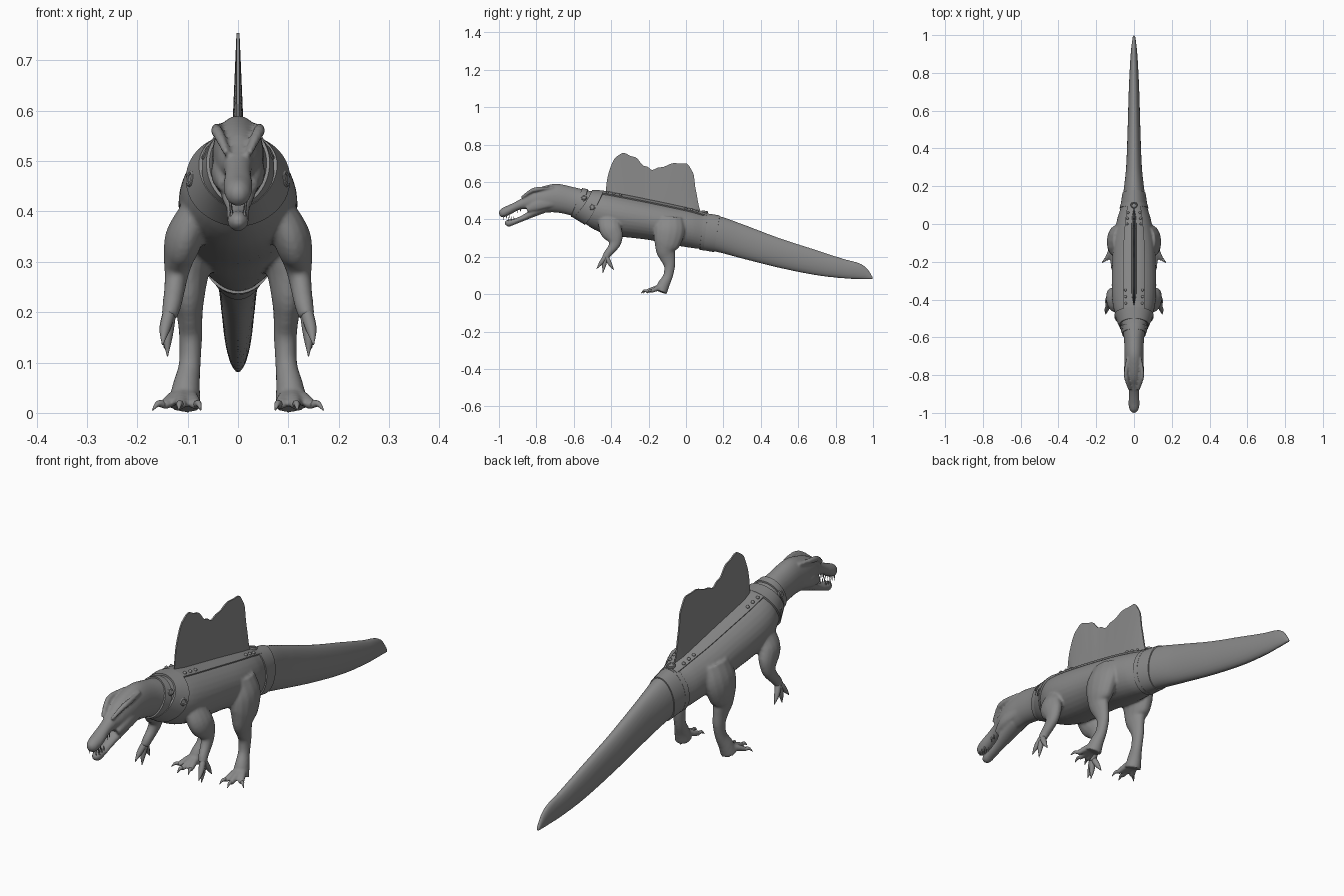
import bpy, bmesh, math
from mathutils import Vector

if "Cube" in bpy.data.objects:
    bpy.data.objects.remove(bpy.data.objects["Cube"])

grey = bpy.data.materials.new("plain_grey")
grey.use_nodes = True
grey.diffuse_color = (0.25, 0.25, 0.25, 1)
grey.node_tree.nodes["Principled BSDF"].inputs["Base Color"].default_value = grey.diffuse_color


def sample(keys, t):
    """Smooth interpolation of rows (t, a, b, ...) at t."""
    i = max(j for j in range(len(keys) - 1) if j == 0 or keys[j][0] <= t)
    p, q = keys[i], keys[i + 1]
    o, r = keys[max(i - 1, 0)], keys[min(i + 2, len(keys) - 1)]
    d = q[0] - p[0]
    u = min(max((t - p[0]) / d, 0), 1)
    out = []
    for k in range(1, len(p)):
        m0 = (q[k] - o[k]) / (q[0] - o[0]) * d
        m1 = (r[k] - p[k]) / (r[0] - p[0]) * d
        out.append((2*u**3 - 3*u*u + 1) * p[k] + (u**3 - 2*u*u + u) * m0
                   + (3*u*u - 2*u**3) * q[k] + (u**3 - u*u) * m1)
    return out


def loft(bm, rings, closed=False):
    rows = [[bm.verts.new(p) for p in ring] for ring in rings]
    n = len(rows[0])
    for a, b in zip(rows, rows[1:] + rows[:1] if closed else rows[1:]):
        for i in range(n):
            bm.faces.new((a[i], a[(i + 1) % n], b[(i + 1) % n], b[i]))
    if not closed:
        bm.faces.new(rows[0])
        bm.faces.new(rows[-1])


def tube(bm, pts, side=1, steps=5, n=14):
    """Limb through rows (x, y, z, width radius, depth radius)."""
    keys = [(i, side * p[0], *p[1:]) for i, p in enumerate(pts)]
    count = (len(pts) - 1) * steps
    s = [sample(keys, i / steps) for i in range(count + 1)]
    rings = []
    for i, row in enumerate(s):
        c = Vector(row[:3])
        t = (Vector(s[min(i + 1, count)][:3]) - Vector(s[max(i - 1, 0)][:3])).normalized()
        b = t.cross(Vector((1, 0, 0))).normalized()
        a = b.cross(t)
        rings.append([c + a * row[3] * math.cos(k * math.tau / n)
                      + b * row[4] * math.sin(k * math.tau / n) for k in range(n)])
    loft(bm, rings)


def finish(bm, name, angle=50):
    bmesh.ops.recalc_face_normals(bm, faces=bm.faces)
    mesh = bpy.data.meshes.new(name)
    bm.to_mesh(mesh)
    bm.free()
    mesh.materials.append(grey)
    ob = bpy.data.objects.new(name, mesh)
    bpy.context.collection.objects.link(ob)
    bpy.ops.object.select_all(action="DESELECT")
    ob.select_set(True)
    bpy.context.view_layer.objects.active = ob
    bpy.ops.object.shade_smooth_by_angle(angle=math.radians(angle))
    return ob


# Trunk stations: y, top, bottom, half width
TRUNK = [(-1, .445, .425, .01), (-.985, .46, .41, .023), (-.95, .475, .42, .029),
         (-.9, .50, .447, .026), (-.86, .525, .455, .03), (-.82, .555, .445, .042),
         (-.76, .578, .437, .05), (-.69, .59, .436, .051), (-.6, .572, .415, .054),
         (-.55, .56, .385, .067), (-.5, .55, .35, .09), (-.44, .546, .325, .11),
         (-.35, .53, .308, .118), (-.2, .5, .29, .115), (-.08, .475, .265, .108),
         (.03, .45, .247, .088), (.1, .43, .238, .067), (.18, .417, .222, .055),
         (.3, .375, .19, .042), (.5, .30, .14, .034), (.7, .235, .1, .028),
         (.85, .187, .083, .021), (.93, .165, .08, .015), (.97, .137, .078, .01), (1, .09, .077, .006)]
JAW = [(-.968, .39, .372, .01), (-.95, .4, .36, .02), (-.92, .403, .37, .022),
       (-.87, .425, .39, .024), (-.82, .458, .41, .034), (-.75, .49, .436, .04)]


def skin(y, angle, off=0, keys=TRUNK):
    top, bot, w = sample(keys, y)
    return Vector(((w + off) * math.sin(angle), y,
                   (top + bot) / 2 + ((top - bot) / 2 + off) * math.cos(angle)))


def hull(bm, keys, count, n=32):
    y0, y1 = keys[0][0], keys[-1][0]
    loft(bm, [[skin(y0 + (y1 - y0) * i / count, k * math.tau / n, 0, keys) for k in range(n)]
              for i in range(count + 1)])


# Body, head, tail and limbs fused into one skin
LEG = [(.07, -.09, .40, .045, .08), (.093, -.09, .34, .048, .085), (.1, -.1, .28, .043, .074),
       (.099, -.108, .235, .034, .054), (.096, -.098, .195, .026, .042), (.094, -.088, .15, .023, .03),
       (.096, -.097, .095, .022, .026), (.103, -.12, .05, .028, .032), (.107, -.135, .012, .034, .034)]
ARM = [(.08, -.41, .40, .035, .06), (.106, -.405, .35, .038, .06), (.117, -.385, .31, .031, .05),
       (.122, -.38, .275, .024, .034), (.126, -.395, .245, .021, .025), (.131, -.42, .215, .019, .021),
       (.137, -.432, .19, .016, .019)]
bm = bmesh.new()
hull(bm, TRUNK, 160)
hull(bm, JAW, 24)
for side in (1, -1):
    tube(bm, LEG, side)
    tube(bm, ARM, side)
    # Brow ridge and cheek
    tube(bm, [(.022, -.88, .515, .007, .007), (.037, -.83, .55, .011, .011),
              (.043, -.79, .562, .011, .012), (.035, -.71, .57, .006, .006)], side)
    tube(bm, [(.028, -.85, .45, .01, .014), (.043, -.79, .475, .01, .025), (.04, -.71, .49, .008, .02)], side)
    # Toes
    for x, y in ((.082, -.205), (.115, -.215), (.148, -.19)):
        tube(bm, [(.105, -.115, .04, .016, .016), ((x + .105) / 2, (y - .115) / 2, .03, .015, .014),
                  (x, y, .014, .011, .01)], side)
body = finish(bm, "body")
mod = body.modifiers.new("fuse", "REMESH")
mod.mode = "VOXEL"
mod.voxel_size = .0055
mod.use_smooth_shade = True
mod = body.modifiers.new("soften", "SMOOTH")
mod.factor = .5
mod.iterations = 5

for side, label in ((1, "left"), (-1, "right")):
    # Fingers and claws
    bm = bmesh.new()
    for x, y, z in ((.15, -.478, .135), (.14, -.445, .112), (.146, -.385, .128)):
        tube(bm, [(.135, -.428, .205, .013, .013), ((x + .14) / 2, (y - .43) / 2, (z + .2) / 2, .011, .011),
                  (x, y, z, .001, .001)], side, n=10)
    finish(bm, label + "_fingers")
    bm = bmesh.new()
    for x, y, tx, ty in ((.082, -.2, .074, -.23), (.115, -.21, .118, -.24), (.148, -.185, .17, -.205)):
        tube(bm, [(x, y, .017, .008, .008), ((x + tx) / 2, (y + ty) / 2, .018, .006, .006),
                  (tx, ty, .005, .001, .001)], side, n=8)
    finish(bm, label + "_toe_claws")
    # Teeth
    bm = bmesh.new()
    for y in (-.975, -.96, -.945, -.9, -.885):
        z = sample(TRUNK, y)[1]
        tube(bm, [(.015, y, z + .012, .004, .004), (.015, y, z - .014, .0008, .0008)], side, 2, 6)
    for y in (-.95, -.935, -.92):
        z = sample(JAW, y)[0]
        tube(bm, [(.013, y, z - .01, .004, .004), (.013, y, z + .013, .0008, .0008)], side, 2, 6)
    finish(bm, label + "_teeth")

# Sail: columns from the spine to a wavy crest, thin at the top
CREST = [(-.43, .52), (-.422, .61), (-.395, .70), (-.35, .75), (-.28, .735), (-.22, .685), (-.17, .668),
         (-.1, .69), (-.01, .70), (.035, .655), (.052, .56), (.072, .46), (.09, .425)]
keys = [(i, *p) for i, p in enumerate(CREST)]
bm = bmesh.new()
rings = []
for i in range(97):
    u = i / 96
    y, z = sample(keys, u * (len(CREST) - 1))
    z += .004 * math.sin(u * 75) * math.sin(u * math.pi)
    by = -.425 + .505 * u
    bz = sample(TRUNK, by)[0] - .02
    edge = min(1, .2 + 8 * u * (1 - u))
    line = [(edge * (.014 - .011 * v / 8), by + (y - by) * v / 8, bz + (z - bz) * v / 8) for v in range(9)]
    rings.append(line + [(-px, py, pz) for px, py, pz in reversed(line)])
loft(bm, rings)
finish(bm, "back_sail")


# Harness straps wrapped around the trunk
def band(name, y0, y1, tilt, off, n=48):
    bm = bmesh.new()
    loft(bm, [[skin(y + tilt * math.cos(k * math.tau / n), k * math.tau / n, o) for k in range(n)]
              for y, o in ((y0, -.01), (y0, off), (y1, off), (y1, -.01))], True)
    finish(bm, name, 35)


band("neck_collar", -.585, -.555, .03, .006)
band("chest_strap", -.55, -.49, .05, .008)
band("tail_strap_front", .085, .105, .012, .005)
band("tail_strap", .10, .165, .015, .004)

# Padded strip under the sail
bm = bmesh.new()
rings = []
for i in range(41):
    y = -.45 + .56 * i / 40
    arc = [math.radians(-28 + 56 * k / 12) for k in range(13)]
    rings.append([skin(y, a, .007) for a in arc] + [skin(y, a, -.01) for a in reversed(arc)])
loft(bm, rings)
finish(bm, "back_strip", 35)

# Studs along the strip and the ring buckles
bm = bmesh.new()
for side in (1, -1):
    for y in (-.42, -.385, -.35, 0, .03, .06):
        ret = bmesh.ops.create_uvsphere(bm, u_segments=12, v_segments=8, radius=.007)
        bmesh.ops.translate(bm, verts=ret["verts"], vec=skin(y, side * math.radians(21), .008))
finish(bm, "strip_studs")


def buckle(name, pos, normal, radius):
    bm = bmesh.new()
    axis = normal.to_track_quat("Z", "Y")
    rings = [[pos + axis @ Vector((math.cos(a) * (radius + .005 * math.cos(b)),
                                   math.sin(a) * (radius + .005 * math.cos(b)), .006 * math.sin(b)))
              for b in (k * math.tau / 8 for k in range(8))] for a in (k * math.tau / 24 for k in range(24))]
    loft(bm, rings, True)
    disc = bmesh.ops.create_cone(bm, cap_ends=True, segments=20, radius1=radius, radius2=radius, depth=.006)
    bmesh.ops.transform(bm, verts=disc["verts"], matrix=axis.to_matrix().to_4x4())
    bmesh.ops.translate(bm, verts=disc["verts"], vec=pos)
    finish(bm, name, 40)


for side, label in ((1, "left"), (-1, "right")):
    buckle(label + "_collar_buckle", Vector((side * .062, -.545, .515)), Vector((side, -.1, .5)), .011)
    buckle(label + "_chest_buckle", Vector((side * .093, -.5, .465)), Vector((side, -.4, .25)), .012)
buckle("rear_buckle", skin(.1, 0, .01), Vector((0, .2, 1)), .013)
